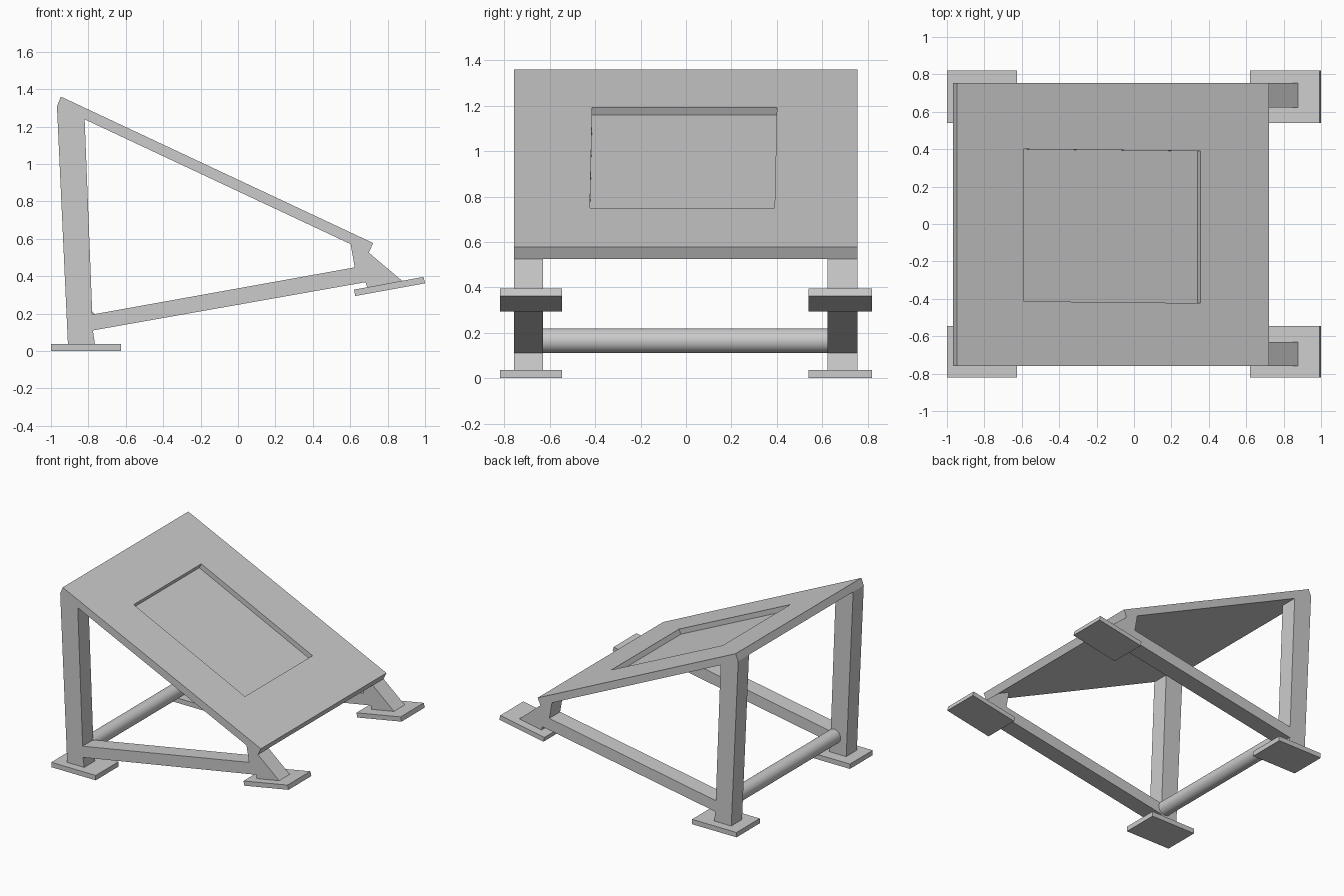
import bpy, bmesh
from math import pi
from mathutils import Matrix

if "Cube" in bpy.data.objects:
    bpy.data.objects.remove(bpy.data.objects["Cube"])


def finish(name, bm):
    bmesh.ops.recalc_face_normals(bm, faces=bm.faces)
    mesh = bpy.data.meshes.new(name)
    bm.to_mesh(mesh)
    bm.free()
    obj = bpy.data.objects.new(name, mesh)
    bpy.context.collection.objects.link(obj)
    return obj


def extruded_profile(points, y0, y1):
    """Closed solid from an xz outline, swept between two y values."""
    bm = bmesh.new()
    face = bm.faces.new([bm.verts.new((x, y0, z)) for x, z in points])
    grown = bmesh.ops.extrude_face_region(bm, geom=[face], use_keep_orig=True)
    verts = [g for g in grown["geom"] if isinstance(g, bmesh.types.BMVert)]
    bmesh.ops.translate(bm, verts=verts, vec=(0, y1 - y0, 0))
    bmesh.ops.recalc_face_normals(bm, faces=bm.faces)
    return bm


# Sloped top panel with a shallow rectangular recess
panel = extruded_profile([(-0.968, 1.308), (-0.947, 1.36), (0.723, 0.577), (0.699, 0.526)],
                         -0.758, 0.754)
top = max(panel.faces, key=lambda f: f.normal.z * f.calc_area())
normal = top.normal.copy()
bmesh.ops.inset_individual(panel, faces=[top], thickness=0.2)
for v in top.verts:
    left = v.co.x < -0.1
    v.co.x = -0.59 if left else 0.355
    v.co.z = 1.36 - (v.co.x + 0.947) * 0.4689
    if left:
        v.co.y = 0.40 if v.co.y > 0 else -0.413
    else:
        v.co.y = 0.39 if v.co.y > 0 else -0.423
floor = bmesh.ops.extrude_discrete_faces(panel, faces=[top])["faces"][0]
bmesh.ops.translate(panel, verts=floor.verts, vec=-normal * 0.038)
finish("top_panel", panel)

# Side frames: rear leg, lower rail and front strut in one outline
frame = [(-0.968, 1.308), (-0.909, 0.03), (-0.764, 0.03), (-0.776, 0.11),
         (0.682, 0.368), (0.692, 0.335), (0.884, 0.37), (0.699, 0.526),
         (0.602, 0.573), (0.624, 0.447), (-0.779, 0.195), (-0.82, 1.239)]
rear_foot = [(-1.0, 0.0), (-0.625, 0.0), (-0.625, 0.037), (-1.0, 0.037)]
front_foot = [(0.62, 0.328), (0.627, 0.294), (1.0, 0.362), (0.992, 0.396)]

for side, leg_y, foot_y in (("near", (-0.758, -0.63), (-0.82, -0.545)),
                            ("far", (0.624, 0.754), (0.54, 0.82))):
    finish(f"side_frame_{side}", extruded_profile(frame, *leg_y))
    finish(f"rear_foot_{side}", extruded_profile(rear_foot, *foot_y))
    finish(f"front_foot_{side}", extruded_profile(front_foot, *foot_y))

# Round crossbar between the rear legs
bar = bmesh.new()
bmesh.ops.create_cone(bar, cap_ends=True, segments=48, radius1=0.054, radius2=0.054, depth=1.28,
                      matrix=Matrix.Translation((-0.808, -0.003, 0.165)) @ Matrix.Rotation(pi / 2, 4, "X"))
rod = finish("crossbar", bar)
bpy.context.view_layer.objects.active = rod
rod.select_set(True)
bpy.ops.object.shade_smooth_by_angle()
